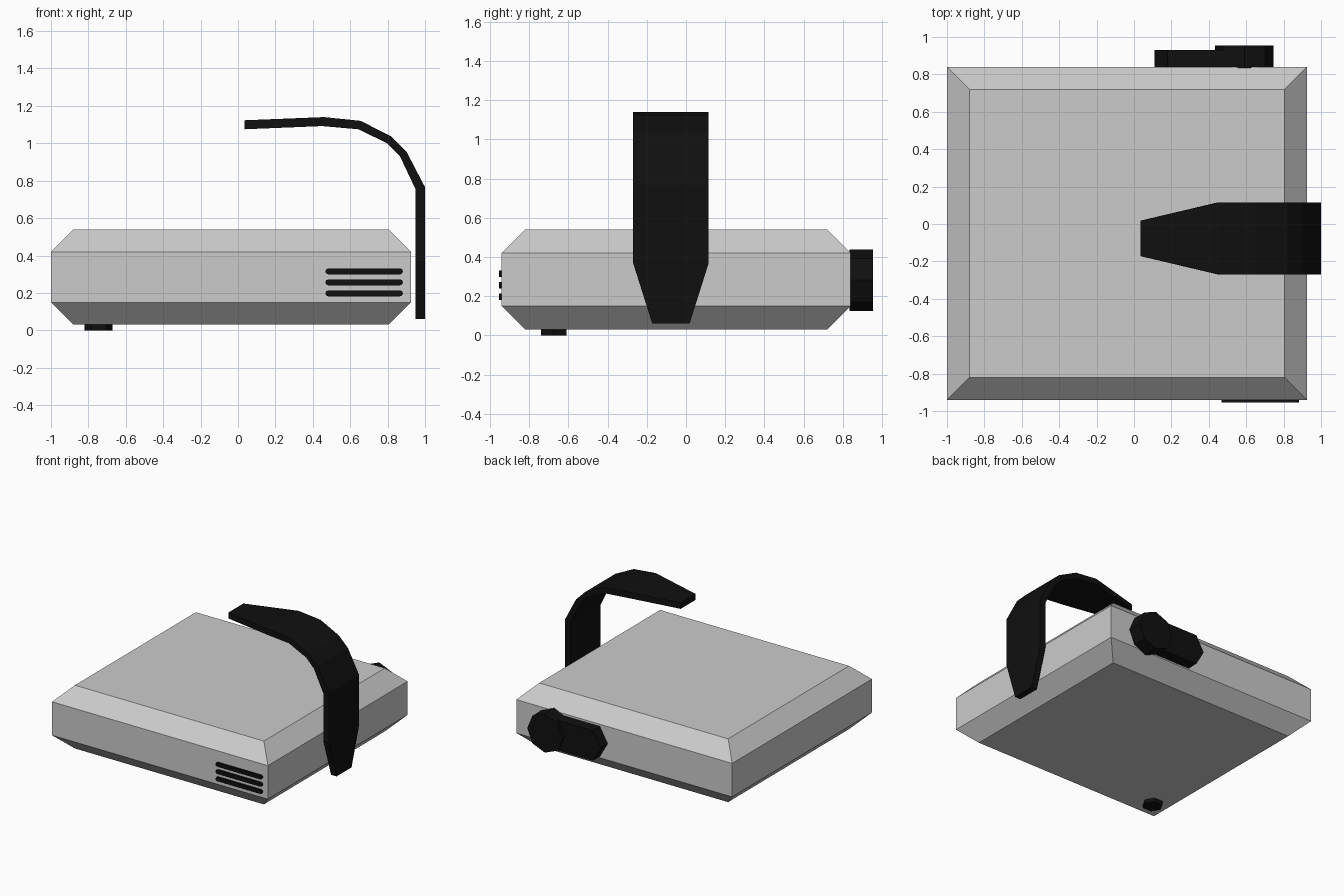
import bpy
import bmesh
from math import cos, sin, pi

if "Cube" in bpy.data.objects:
    bpy.data.objects.remove(bpy.data.objects["Cube"])

black = bpy.data.materials.new("black_plastic")
black.diffuse_color = (0.005, 0.005, 0.005, 1)
black.use_nodes = True
black.node_tree.nodes["Principled BSDF"].inputs["Base Color"].default_value = black.diffuse_color


def loft(name, rings, mat=None):
    """Closed solid bridging rings of equal point count."""
    bm = bmesh.new()
    loops = [[bm.verts.new(p) for p in ring] for ring in rings]
    n = len(loops[0])
    for a, b in zip(loops, loops[1:]):
        for i in range(n):
            j = (i + 1) % n
            bm.faces.new((a[i], a[j], b[j], b[i]))
    bm.faces.new(loops[0])
    bm.faces.new(loops[-1])
    bmesh.ops.recalc_face_normals(bm, faces=bm.faces)
    mesh = bpy.data.meshes.new(name)
    bm.to_mesh(mesh)
    bm.free()
    if mat:
        mesh.materials.append(mat)
    obj = bpy.data.objects.new(name, mesh)
    bpy.context.collection.objects.link(obj)
    return obj


def polygon(cx, cz, r, n):
    return [(cx + r * cos(2 * pi * i / n), cz + r * sin(2 * pi * i / n)) for i in range(n)]


def capsule(x0, x1, z, r, n):
    """Long shape with a half polygon of n sides at each end."""
    ends = [(x1, -pi / 2), (x0, pi / 2)]
    return [(x + r * cos(a + pi * i / n), z + r * sin(a + pi * i / n))
            for x, a in ends for i in range(n + 1)]


def y_prism(name, outline, y0, y1):
    return loft(name, [[(x, y, z) for x, z in outline] for y in (y0, y1)], black)


# Body: box with chamfered top and bottom
rings = []
for z, d in [(0.03, 0.12), (0.15, 0), (0.42, 0), (0.54, 0.12)]:
    x0, x1, y0, y1 = -1 + d, 0.925 - d, -0.94 + d, 0.84 - d
    rings.append([(x0, y0, z), (x1, y0, z), (x1, y1, z), (x0, y1, z)])
loft("body", rings)

# Curved strap: outer point, inner point and half width at each station
strap = [
    (1.0, 0.06, 0.95, 0.06, 0.095),
    (1.0, 0.37, 0.95, 0.37, 0.193),
    (1.0, 0.765, 0.95, 0.753, 0.193),
    (0.90, 0.957, 0.866, 0.93, 0.193),
    (0.82, 1.037, 0.798, 1.0, 0.193),
    (0.655, 1.12, 0.643, 1.075, 0.193),
    (0.46, 1.14, 0.45, 1.092, 0.193),
    (0.035, 1.123, 0.035, 1.075, 0.095),
]
yc = -0.077
loft("strap", [[(xo, yc - w, zo), (xo, yc + w, zo), (xi, yc + w, zi), (xi, yc - w, zi)]
               for xo, zo, xi, zi, w in strap], black)

# Vent slots on the front
for i in range(3):
    y_prism(f"vent_slot_{i + 1}", capsule(0.483, 0.866, 0.198 + 0.0585 * i, 0.016, 4), -0.955, -0.935)

# Back knob: octagonal dial with a hexagon-ended bar
y_prism("back_dial", polygon(0.59, 0.282, 0.157, 8), 0.835, 0.955)
hexagon = polygon(0.25, 0.282, 0.14, 6)
bar = [(x + (0.34 if i in (0, 1, 5) else 0), z) for i, (x, z) in enumerate(hexagon)]
bar[0] = (0.66, 0.282)
y_prism("back_bar", bar, 0.835, 0.93)

# Single hexagonal foot
loft("foot", [[(x, y, z) for x, y in polygon(-0.747, -0.675, 0.075, 6)] for z in (0, 0.035)], black)
